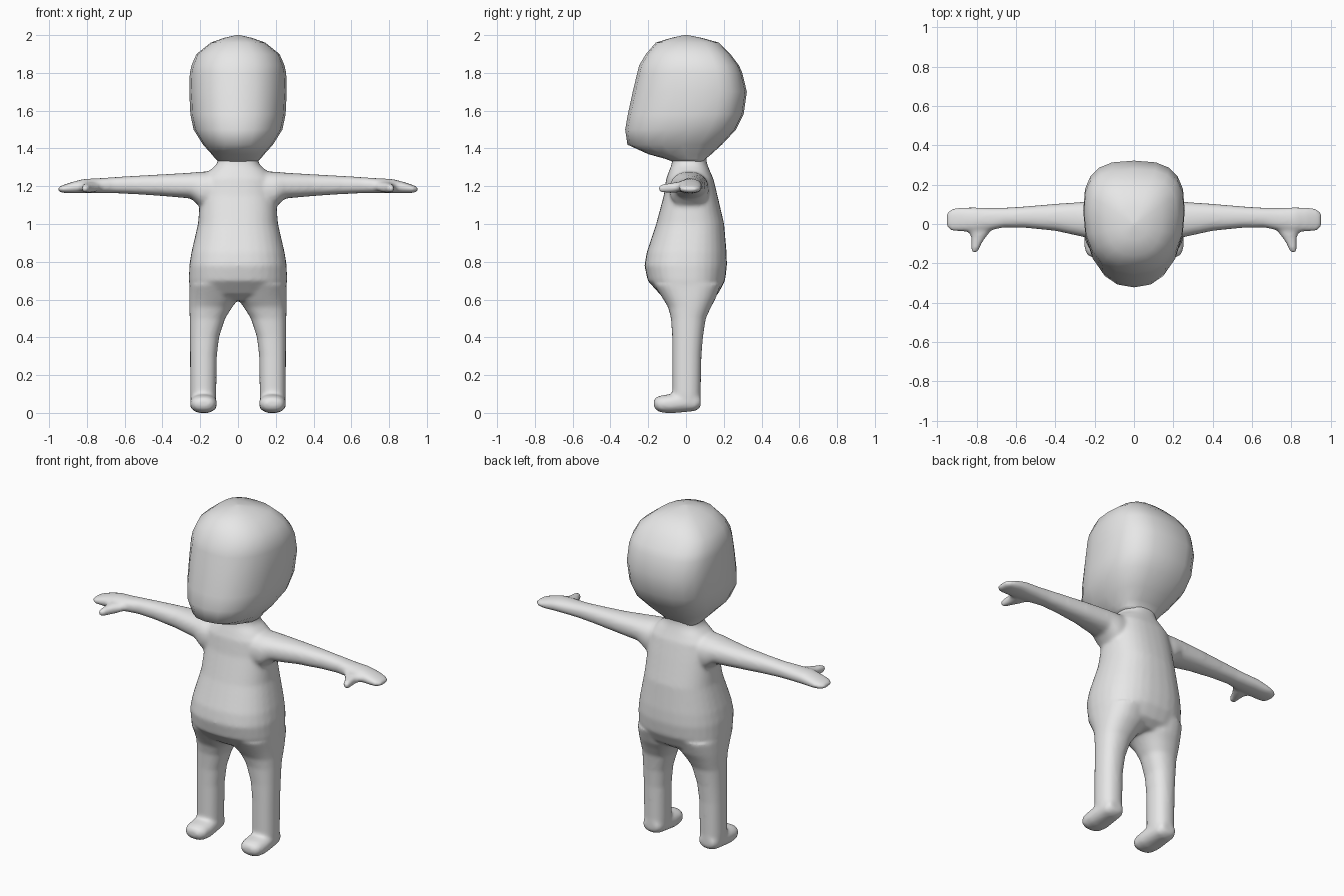
import bpy, bmesh, math

skin = bpy.data.materials.new("light grey")
skin.diffuse_color = (0.8, 0.8, 0.8, 1)


def loft(bm, rings, axis, seg=24, power=(2.3, 2.3), mid=0.5, side=1):
    """Skin closed rings (t, a0, a1, b0, b1) along an axis; mid is where the ring is widest."""
    loops = []
    for t, a0, a1, b0, b1 in rings:
        ca, ra = (a0 + a1) / 2, (a1 - a0) / 2
        cb = b0 + (b1 - b0) * mid
        loop = []
        for i in range(seg):
            ang = 2 * math.pi * i / seg
            c, s = math.cos(ang), math.sin(ang)
            e = 2 / (power[1] if s > 0 else power[0])
            a = ca + ra * math.copysign(abs(c) ** e, c)
            b = cb + ((b1 - cb) if s > 0 else (cb - b0)) * math.copysign(abs(s) ** e, s)
            p = {"x": (t, a, b), "y": (a, t, b), "z": (a, b, t)}[axis]
            loop.append(bm.verts.new((p[0] * side, p[1], p[2])))
        loops.append(loop)
    faces = []
    for l0, l1 in zip(loops, loops[1:]):
        for i in range(seg):
            j = (i + 1) % seg
            faces.append(bm.faces.new((l0[i], l0[j], l1[j], l1[i])))
    # close both ends with a fan
    for loop in (loops[0], loops[-1]):
        faces += bmesh.ops.poke(bm, faces=[bm.faces.new(loop)])["faces"]
    bmesh.ops.recalc_face_normals(bm, faces=faces)


def finish(bm, name):
    mesh = bpy.data.meshes.new(name)
    bm.to_mesh(mesh)
    bm.free()
    mesh.materials.append(skin)
    mesh.shade_smooth()
    obj = bpy.data.objects.new(name, mesh)
    bpy.context.collection.objects.link(obj)
    return obj


# Head: height, half width, front y, back y
profile = [(1.33, .105, -.07, .10), (1.345, .12, -.11, .105), (1.37, .14, -.20, .135),
           (1.42, .185, -.31, .19), (1.50, .235, -.322, .265), (1.58, .252, -.308, .305),
           (1.70, .258, -.282, .322), (1.80, .255, -.258, .298), (1.84, .246, -.248, .28),
           (1.90, .22, -.212, .235), (1.96, .145, -.16, .175), (1.985, .075, -.08, .085),
           (2.0, .01, -.01, .01)]
bm = bmesh.new()
loft(bm, [(z, -w, w, f, b) for z, w, f, b in profile], "z", 20, (2.3, 2.8), 0.58)
finish(bm, "head")

# Torso with neck
bm = bmesh.new()
profile = [(.595, .20, -.08, .12), (.63, .25, -.14, .17), (.70, .26, -.203, .207),
           (.78, .258, -.22, .217), (.85, .247, -.208, .215), (1.0, .212, -.158, .202),
           (1.15, .20, -.118, .167), (1.24, .19, -.105, .145), (1.28, .155, -.09, .127),
           (1.31, .118, -.078, .115), (1.335, .106, -.073, .108), (1.38, .106, -.073, .108)]
loft(bm, [(z, -w, w, f, b) for z, w, f, b in profile], "z", 32, (2.4, 2.4))

for side in (1, -1):
    # Leg
    loft(bm, [(.05, .118, .25, -.065, .077), (.10, .115, .253, -.072, .078),
              (.30, .112, .254, -.072, .082), (.40, .10, .255, -.073, .09),
              (.50, .068, .256, -.08, .105), (.56, .03, .258, -.095, .133),
              (.60, .0, .259, -.12, .155), (.68, -.01, .258, -.17, .185)],
         "z", side=side)
    # Foot
    loft(bm, [(.078, .14, .23, .03, .09), (.05, .122, .246, .01, .10),
              (-.03, .113, .253, .002, .108), (-.08, .11, .255, -.002, .10),
              (-.135, .115, .25, .002, .092), (-.16, .13, .235, .016, .082),
              (-.17, .15, .215, .03, .07)], "y", side=side)
    # Arm and hand
    loft(bm, [(.10, -.09, .12, 1.06, 1.28), (.20, -.085, .12, 1.09, 1.277),
              (.25, -.068, .113, 1.135, 1.272), (.40, -.035, .103, 1.148, 1.263),
              (.55, -.02, .09, 1.158, 1.255), (.66, -.018, .083, 1.163, 1.248),
              (.73, -.032, .083, 1.163, 1.243), (.82, -.04, .085, 1.163, 1.238),
              (.88, -.04, .085, 1.162, 1.222), (.93, -.036, .078, 1.165, 1.205),
              (.952, -.015, .058, 1.172, 1.195)], "x", side=side)
    # Thumb
    loft(bm, [(.01, .71, .86, 1.175, 1.225), (-.035, .725, .845, 1.168, 1.223),
              (-.065, .75, .828, 1.165, 1.22), (-.10, .775, .827, 1.165, 1.215),
              (-.13, .786, .83, 1.167, 1.21), (-.146, .798, .825, 1.175, 1.202)],
         "y", 16, side=side)

# Fuse the limbs and torso into one soft skin
body = finish(bm, "body")
fuse = body.modifiers.new("fuse", "REMESH")
fuse.mode = "VOXEL"
fuse.voxel_size = 0.01
fuse.use_smooth_shade = True
soften = body.modifiers.new("soften", "SMOOTH")
soften.factor = 0.5
soften.iterations = 10
